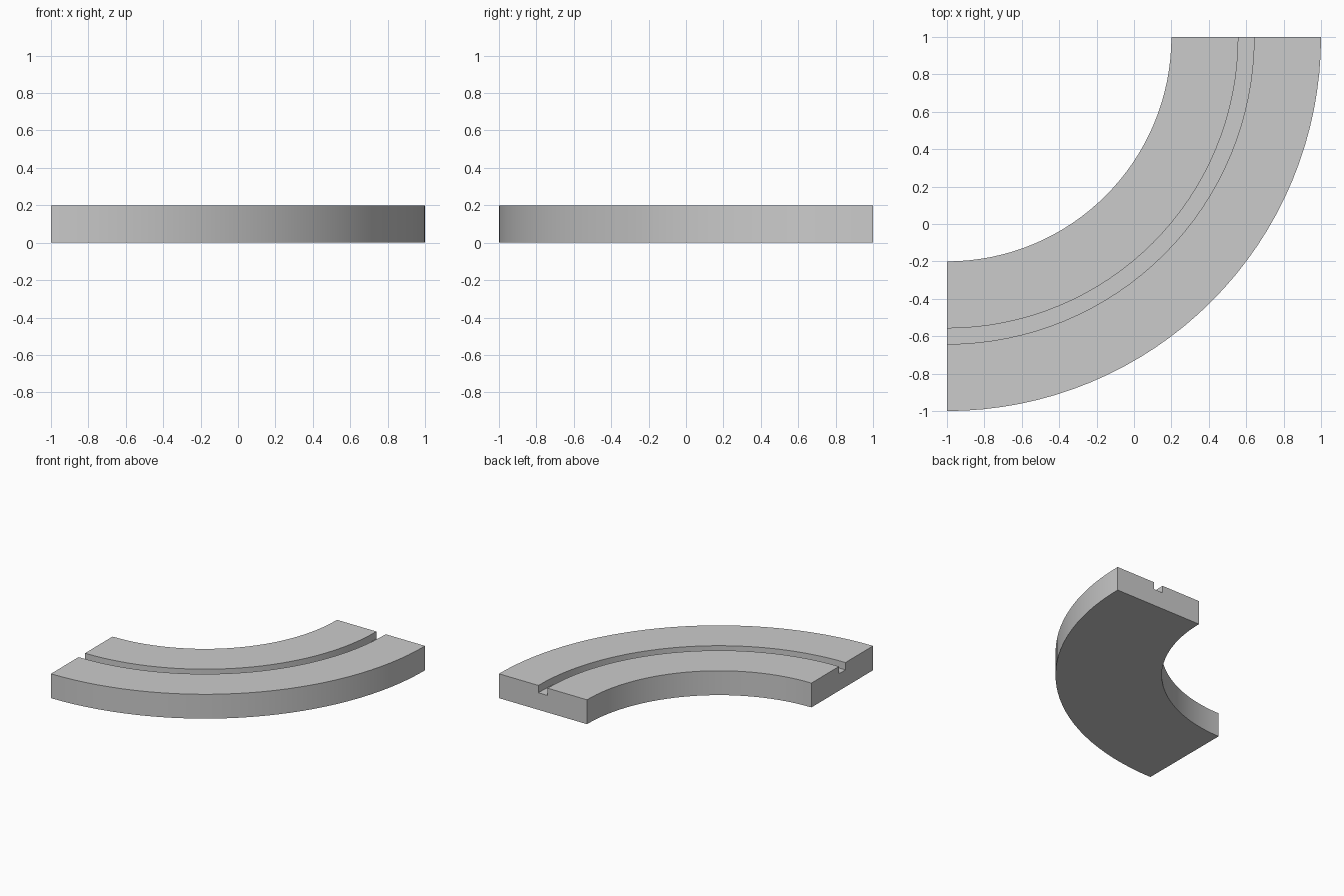
import bpy, bmesh, math
from mathutils import Vector

if "Cube" in bpy.data.objects:
    bpy.data.objects.remove(bpy.data.objects["Cube"])

CENTRE = Vector((-1, 1, 0))
STEPS = 32

# Cross-section: (radius, height), a flat bar with a groove along the top
profile = [(1.2, 0), (2.0, 0), (2.0, 0.2), (1.642, 0.2),
           (1.642, 0.14), (1.558, 0.14), (1.558, 0.2), (1.2, 0.2)]

bm = bmesh.new()

# Sweep the section through a quarter turn
rings = []
for i in range(STEPS + 1):
    a = math.radians(-90 + 90 * i / STEPS)
    rings.append([bm.verts.new(CENTRE + Vector((r * math.cos(a), r * math.sin(a), z)))
                  for r, z in profile])
n = len(profile)
for a, b in zip(rings, rings[1:]):
    for j in range(n):
        k = (j + 1) % n
        bm.faces.new((a[j], a[k], b[k], b[j]))

# End caps
bm.faces.new(rings[0])
bm.faces.new(rings[-1])
bmesh.ops.recalc_face_normals(bm, faces=bm.faces)

mesh = bpy.data.meshes.new("curved_track")
bm.to_mesh(mesh)
bm.free()
track = bpy.data.objects.new("curved_track", mesh)
bpy.context.collection.objects.link(track)

# Smooth the curved walls and keep the edges crisp
bpy.context.view_layer.objects.active = track
track.select_set(True)
bpy.ops.object.shade_smooth_by_angle(angle=math.radians(30))
